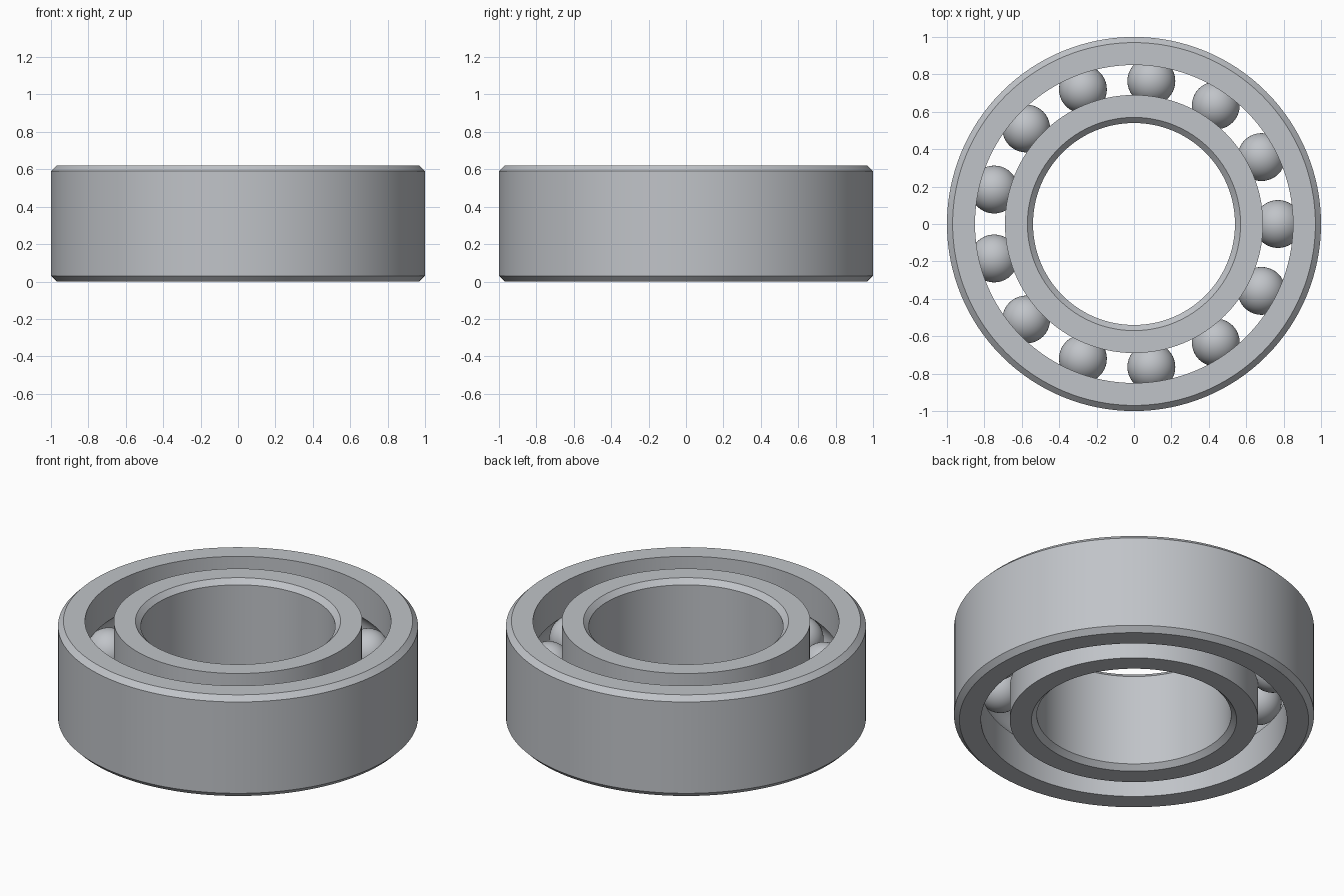
import bpy, bmesh
from math import sin, cos, pi, asin

cube = bpy.data.objects.get("Cube")
if cube:
    bpy.data.objects.remove(cube, do_unlink=True)

HEIGHT, MID = 0.62, 0.31
OUTER, OUTER_LIP = 1.0, 0.85      # outer ring radii
BORE, INNER_LIP = 0.54, 0.69      # inner ring radii
PITCH, BALL, COUNT = 0.77, 0.128, 13
CHAMFER = 0.03
SEGMENTS = 128

steel = bpy.data.materials.new("polished steel")
steel.use_nodes = True
COLOUR = (0.53, 0.55, 0.58, 1)
steel.diffuse_color = COLOUR
steel.node_tree.nodes["Principled BSDF"].inputs["Base Color"].default_value = COLOUR


def finish(obj):
    obj.data.materials.append(steel)
    bpy.ops.object.select_all(action='DESELECT')
    obj.select_set(True)
    bpy.context.view_layer.objects.active = obj
    bpy.ops.object.shade_smooth_by_angle(angle=pi / 6)


def ring(name, wall, lip):
    """Revolve a ring with a chamfered wall and a ball groove in its lip."""
    side = 1 if wall > lip else -1
    shoulder = wall - side * CHAMFER
    profile = [(lip, 0), (shoulder, 0), (wall, CHAMFER),
               (wall, HEIGHT - CHAMFER), (shoulder, HEIGHT), (lip, HEIGHT)]
    # Circular groove that seats the balls
    sweep = asin((BALL ** 2 - (lip - PITCH) ** 2) ** 0.5 / BALL)
    steps = 14
    for i in range(steps + 1):
        a = sweep * (1 - 2 * i / steps)
        profile.append((PITCH + side * BALL * cos(a), MID + BALL * sin(a)))

    bm = bmesh.new()
    loops = []
    for s in range(SEGMENTS):
        t = 2 * pi * s / SEGMENTS
        loops.append([bm.verts.new((r * cos(t), r * sin(t), z)) for r, z in profile])
    n = len(profile)
    for s in range(SEGMENTS):
        a, b = loops[s], loops[(s + 1) % SEGMENTS]
        for i in range(n):
            j = (i + 1) % n
            bm.faces.new((a[i], b[i], b[j], a[j]))
    bmesh.ops.recalc_face_normals(bm, faces=bm.faces)
    mesh = bpy.data.meshes.new(name)
    bm.to_mesh(mesh)
    bm.free()
    obj = bpy.data.objects.new(name, mesh)
    bpy.context.collection.objects.link(obj)
    finish(obj)


ring("outer_ring", OUTER, OUTER_LIP)
ring("inner_ring", BORE, INNER_LIP)

# Balls spaced evenly around the groove
for k in range(COUNT):
    t = 2 * pi * k / COUNT
    bpy.ops.mesh.primitive_uv_sphere_add(
        segments=40, ring_count=24, radius=BALL,
        location=(PITCH * cos(t), PITCH * sin(t), MID))
    ball = bpy.context.object
    ball.name = f"ball_{k + 1}"
    finish(ball)
